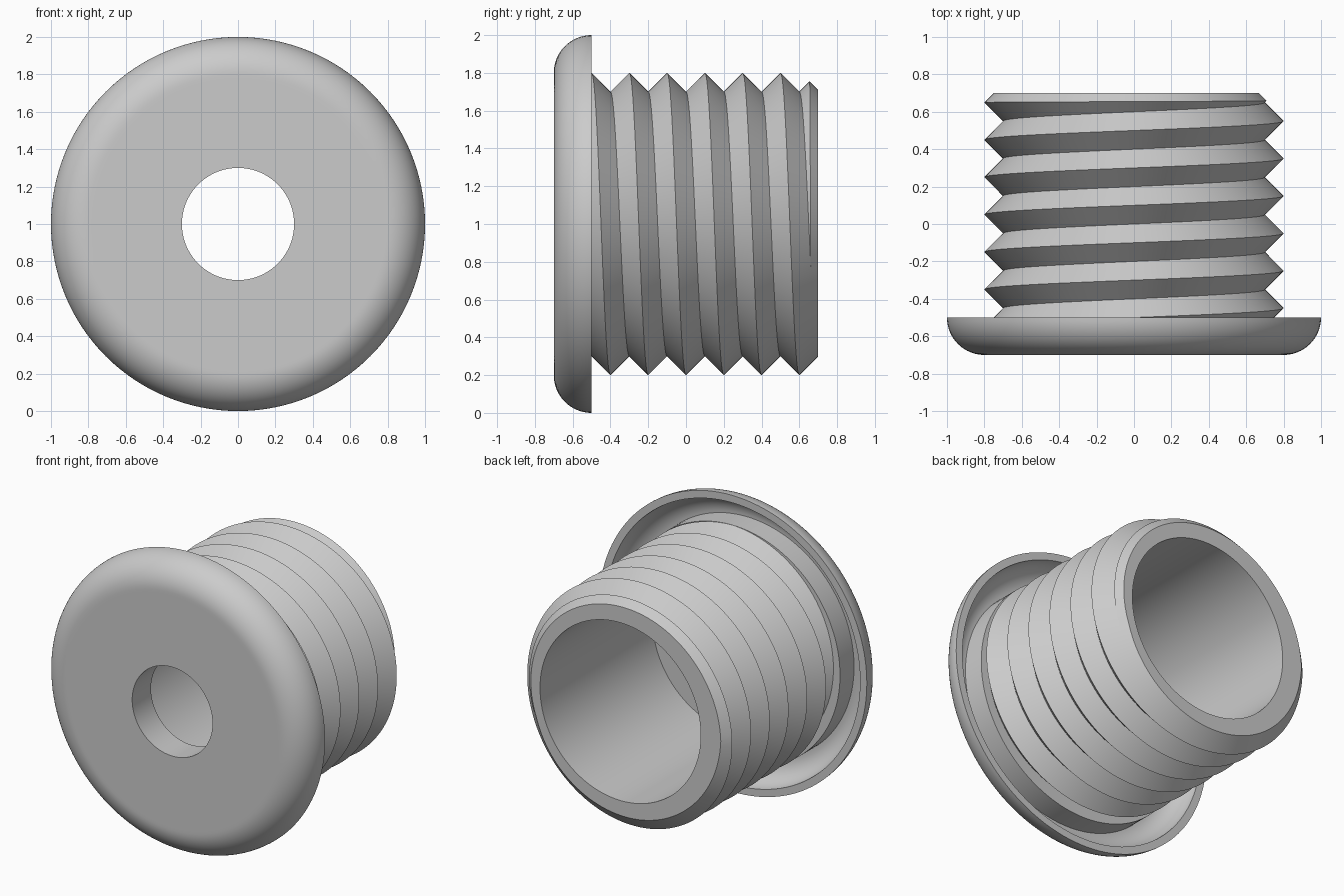
import bpy, bmesh, math

cube = bpy.data.objects.get("Cube")
if cube:
    bpy.data.objects.remove(cube, do_unlink=True)

SEGMENTS = 128
BASE, END = -0.5, 0.7        # thread start and end along y
ROOT, DEPTH, PITCH = 0.7, 0.1, 0.2
RUNOUT = 198                 # degrees over which the last thread fades

grey = bpy.data.materials.new("plain grey")
grey.use_nodes = True
colour = (0.6, 0.6, 0.6, 1)
grey.diffuse_color = colour
grey.node_tree.nodes["Principled BSDF"].inputs["Base Color"].default_value = colour


def sweep(name, section):
    """Sweep a closed (radius, y) section, which may vary with angle, about the y axis."""
    bm = bmesh.new()
    rings = []
    for j in range(SEGMENTS + 1):
        a = math.tau * j / SEGMENTS
        rings.append([bm.verts.new((r * math.sin(a), y, 1 + r * math.cos(a)))
                      for r, y in section(360 * j / SEGMENTS)])
    for one, two in zip(rings, rings[1:]):
        for k in range(len(one)):
            bm.faces.new((one[k - 1], one[k], two[k], two[k - 1]))
    bmesh.ops.remove_doubles(bm, verts=bm.verts[:], dist=0.00005)
    bmesh.ops.recalc_face_normals(bm, faces=bm.faces[:])
    mesh = bpy.data.meshes.new(name)
    bm.to_mesh(mesh)
    bm.free()
    mesh.materials.append(grey)
    obj = bpy.data.objects.new(name, mesh)
    bpy.context.collection.objects.link(obj)
    bpy.ops.object.select_all(action='DESELECT')
    obj.select_set(True)
    bpy.context.view_layer.objects.active = obj
    bpy.ops.object.shade_smooth_by_angle(angle=math.radians(30))
    return obj


def arc(radius, start, stop, steps=16):
    """Quarter arc centred on the inner end of the flange rounding."""
    angles = [math.radians(start + (stop - start) * i / steps) for i in range(steps + 1)]
    return [(0.8 + radius * math.cos(a), BASE + radius * math.sin(a)) for a in angles]


# Rounded flange with a centre hole and a hollow behind its rim
flange = [(0.3, BASE), (0.3, -0.7), (0.78, -0.7)]
flange += arc(0.2, -90, 0) + arc(0.15, 0, -90) + [(0.8, BASE)]
sweep("flange", lambda deg: flange)


# Threaded sleeve: V thread with a fading last turn and a wide bore
def thread_section(deg):
    shift = PITCH * deg / 360

    def radius(y):
        phase = ((y - BASE - shift) / PITCH) % 1
        return ROOT + DEPTH * abs(1 - 2 * phase)

    t = (deg - 270) % 360
    if t <= RUNOUT:
        limit = 0.65 + 0.01 * t / RUNOUT
    else:
        limit = min(END, 0.55 + PITCH * t / 360)
    points = []
    for i in range(-2, 14):
        y = min(max(BASE + shift + i * PITCH / 2, BASE), limit)
        points.append((radius(y), y))
    points.append((radius(limit) - (END - limit), END))
    return points + [(0.6, END), (0.6, BASE)]


sweep("threaded_sleeve", thread_section)
